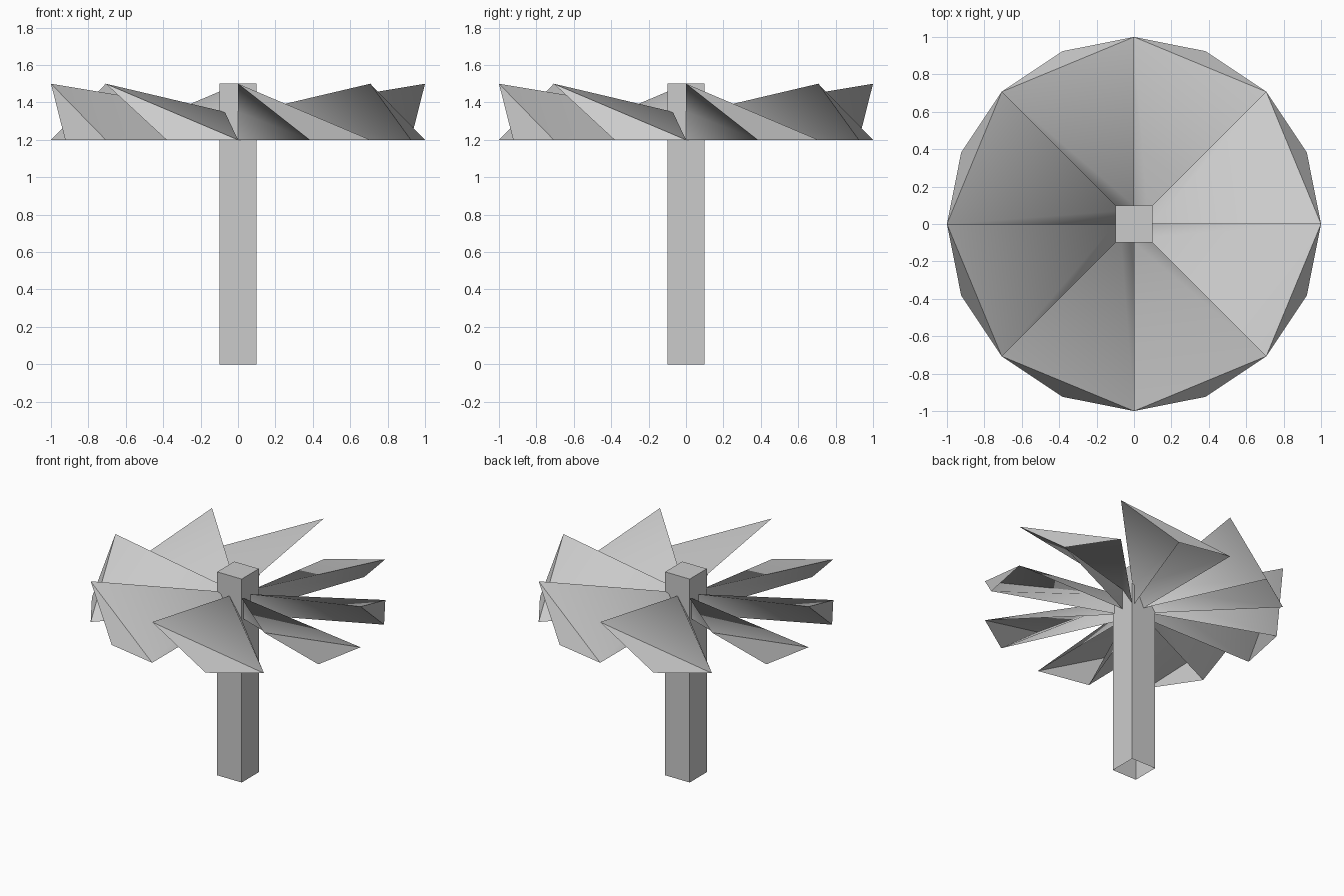
import bpy, bmesh
from math import cos, sin, pi

if "Cube" in bpy.data.objects:
    bpy.data.objects.remove(bpy.data.objects["Cube"])


def finish(bm, name):
    mesh = bpy.data.meshes.new(name)
    bm.to_mesh(mesh)
    bm.free()
    obj = bpy.data.objects.new(name, mesh)
    bpy.context.collection.objects.link(obj)
    return obj


# Square post, open at the bottom
bm = bmesh.new()
bmesh.ops.create_cube(bm, size=1)
for v in bm.verts:
    v.co = (v.co.x * 0.2, v.co.y * 0.2, (v.co.z + 0.5) * 1.5)
bottom = [f for f in bm.faces if f.normal.z < -0.9]
bmesh.ops.delete(bm, geom=bottom, context='FACES_ONLY')
finish(bm, "post")


# Tilted hollow blade: high leading ray, low trailing ray, open underneath
def blade(index):
    bm = bmesh.new()
    start, step = index * pi / 4, pi / 8

    def point(r, k, z):
        a = start + k * step
        return bm.verts.new((r * cos(a), r * sin(a), z))

    in_top, in_lead, in_trail = point(0.1, 0, 1.35), point(0.1, 0, 1.2), point(0.1, 2, 1.2)
    out_top, out_mid, out_trail = point(1, 0, 1.5), point(1, 1, 1.2), point(1, 2, 1.2)
    for tri in ((in_top, out_top, out_trail), (in_top, out_trail, in_trail),
                (out_top, out_mid, out_trail),
                (in_top, out_mid, out_top), (in_top, in_lead, out_mid)):
        bm.faces.new(tri).smooth = True
    # Only the twisted top and back panels shade smoothly across their diagonals
    diagonals = [bm.edges.get((in_top, v)) for v in (out_trail, out_mid)]
    for e in bm.edges:
        e.smooth = e in diagonals
    finish(bm, f"blade_{index + 1}")


for i in range(8):
    blade(i)
